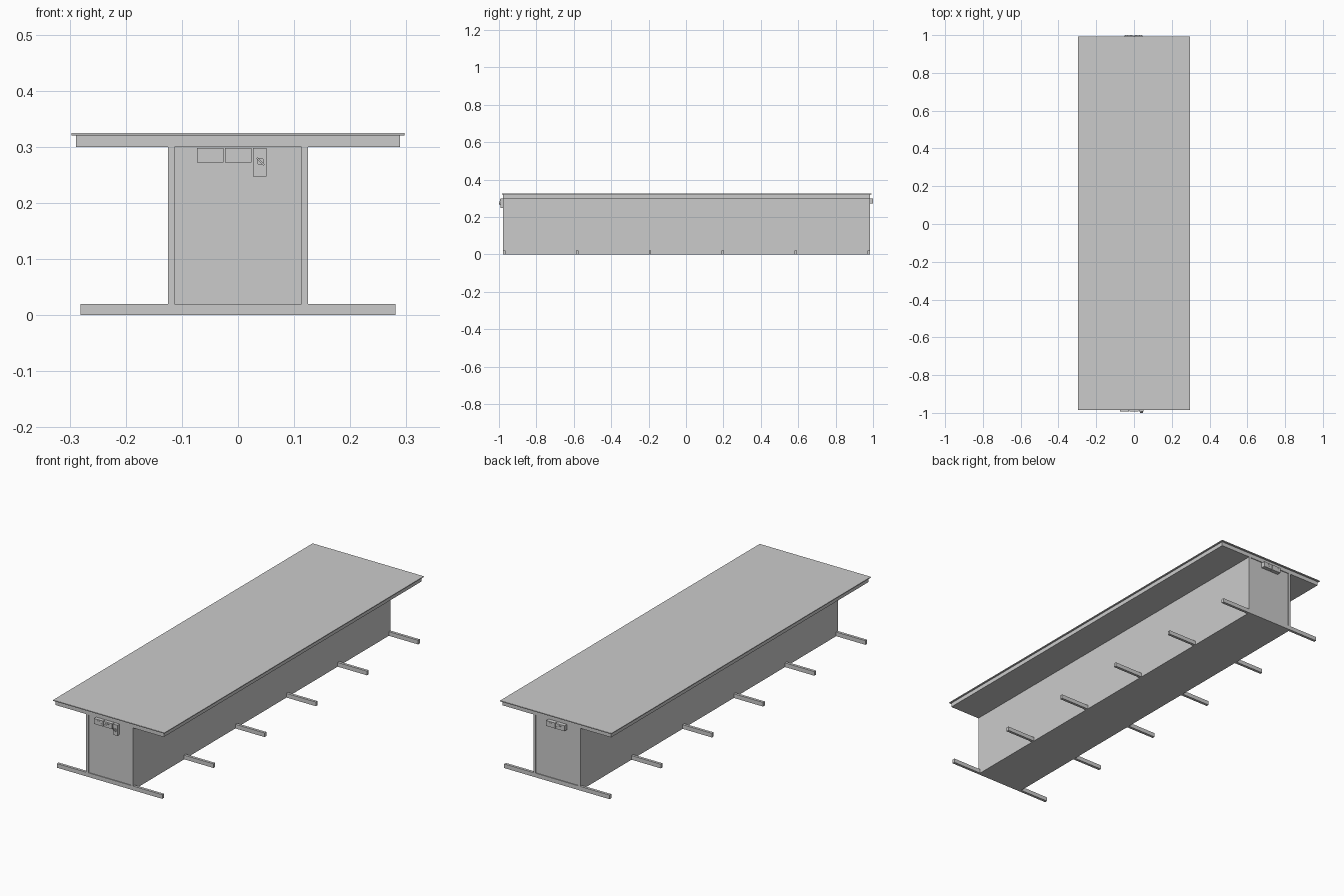
import bpy, bmesh
from math import radians, cos, sin, pi
from mathutils import Matrix, Vector

if "Cube" in bpy.data.objects:
    bpy.data.objects.remove(bpy.data.objects["Cube"])


def box(bm, x0, x1, y0, y1, z0, z1):
    m = Matrix.Translation(((x0 + x1) / 2, (y0 + y1) / 2, (z0 + z1) / 2))
    m = m @ Matrix.Diagonal((x1 - x0, y1 - y0, z1 - z0, 1))
    return bmesh.ops.create_cube(bm, size=1, matrix=m)["verts"]


def finish(name, bm):
    mesh = bpy.data.meshes.new(name)
    bm.to_mesh(mesh)
    bm.free()
    ob = bpy.data.objects.new(name, mesh)
    bpy.context.collection.objects.link(ob)
    return ob


def make_box(name, *dims):
    bm = bmesh.new()
    box(bm, *dims)
    return finish(name, bm)


Y0, Y1 = -0.978, 0.983      # ends of the carcass
FOOT_D, FOOT_H = 0.013, 0.02
RECESS = 0.004

# Worktop with a softly rounded edge, on a slightly smaller apron
top = make_box("worktop", -0.297, 0.297, -0.985, 0.992, 0.32, 0.325)
bev = top.modifiers.new("rounded_edge", "BEVEL")
bev.width, bev.segments = 0.0018, 2
make_box("apron", -0.289, 0.289, Y0, Y1, 0.30, 0.32)

# Pedestal: two side panels, recessed end panels and a flush base
for name, s in (("left", -1), ("right", 1)):
    xa, xb = sorted((s * 0.113, s * 0.125))
    make_box(name + "_side_panel", xa, xb, Y0, Y1, 0, 0.30)
make_box("front_end_panel", -0.113, 0.113, Y0 + RECESS, Y0 + RECESS + 0.008, FOOT_H, 0.30)
make_box("back_end_panel", -0.113, 0.113, Y1 - RECESS - 0.008, Y1 - RECESS, FOOT_H, 0.30)
make_box("base_panel", -0.113, 0.113, Y0 + FOOT_D, Y1 - FOOT_D, 0, 0.008)

# Feet: full-width rails at the ends, paired outriggers between
for i in range(6):
    y = Y0 + i * (Y1 - Y0 - FOOT_D) / 5
    if i in (0, 5):
        bm = bmesh.new()
        for a, b in ((-0.281, -0.125), (-0.113, 0.113), (0.125, 0.281)):
            box(bm, a, b, y, y + FOOT_D, 0, FOOT_H)
        finish("front_foot_rail" if i == 0 else "back_foot_rail", bm)
    else:
        for name, s in (("left", -1), ("right", 1)):
            xa, xb = sorted((s * 0.125, s * 0.281))
            make_box(f"{name}_foot_{i}", xa, xb, y, y + FOOT_D, 0, FOOT_H)


# Twin socket, modelled facing -y with its rear on y = 0
def socket(name, x, y, depth, flip=False):
    bm = bmesh.new()
    w, z0, z1 = 0.0235, 0.272, 0.298
    box(bm, -w, w, -depth, 0, z0, z1)
    f = -depth
    for cx in (-0.0115, 0.0115):
        box(bm, cx - 0.0007, cx + 0.0007, f - 0.0006, f, 0.288, 0.2915)
        for s in (-1, 1):
            px = cx + s * 0.0045
            box(bm, px - 0.0014, px + 0.0014, f - 0.0006, f, 0.2815, 0.283)
        sx = cx * 0.35
        box(bm, sx - 0.0013, sx + 0.0013, f - 0.0012, f, 0.288, 0.2925)
    ob = finish(name, bm)
    ob.location = (x, y, 0)
    if flip:
        ob.rotation_euler.z = pi
    return ob


yf, yb = Y0 + RECESS, Y1 - RECESS
socket("front_socket_left", -0.0495, yf, 0.018)
socket("front_socket_right", 0.0005, yf, 0.018)
socket("back_socket_left", -0.0270, yb, 0.0198, True)
socket("back_socket_right", 0.0225, yb, 0.0198, True)

# Isolator switch: box, round boss and tilted handle
make_box("isolator_box", 0.027, 0.051, yf - 0.018, yf, 0.247, 0.298)
bm = bmesh.new()
c = Vector((0.040, 0, 0.274))
bmesh.ops.create_cone(
    bm, cap_ends=True, segments=24, radius1=0.0065, radius2=0.0065, depth=0.003,
    matrix=Matrix.Translation((c.x, yf - 0.0195, c.z)) @ Matrix.Rotation(pi / 2, 4, "X"))
verts = box(bm, -0.009, 0.009, -1.0, yf - 0.02, -0.0018, 0.0018)
bmesh.ops.transform(
    bm, verts=verts,
    matrix=Matrix.Translation(c) @ Matrix.Rotation(radians(45), 4, "Y"))
finish("isolator_handle", bm)
